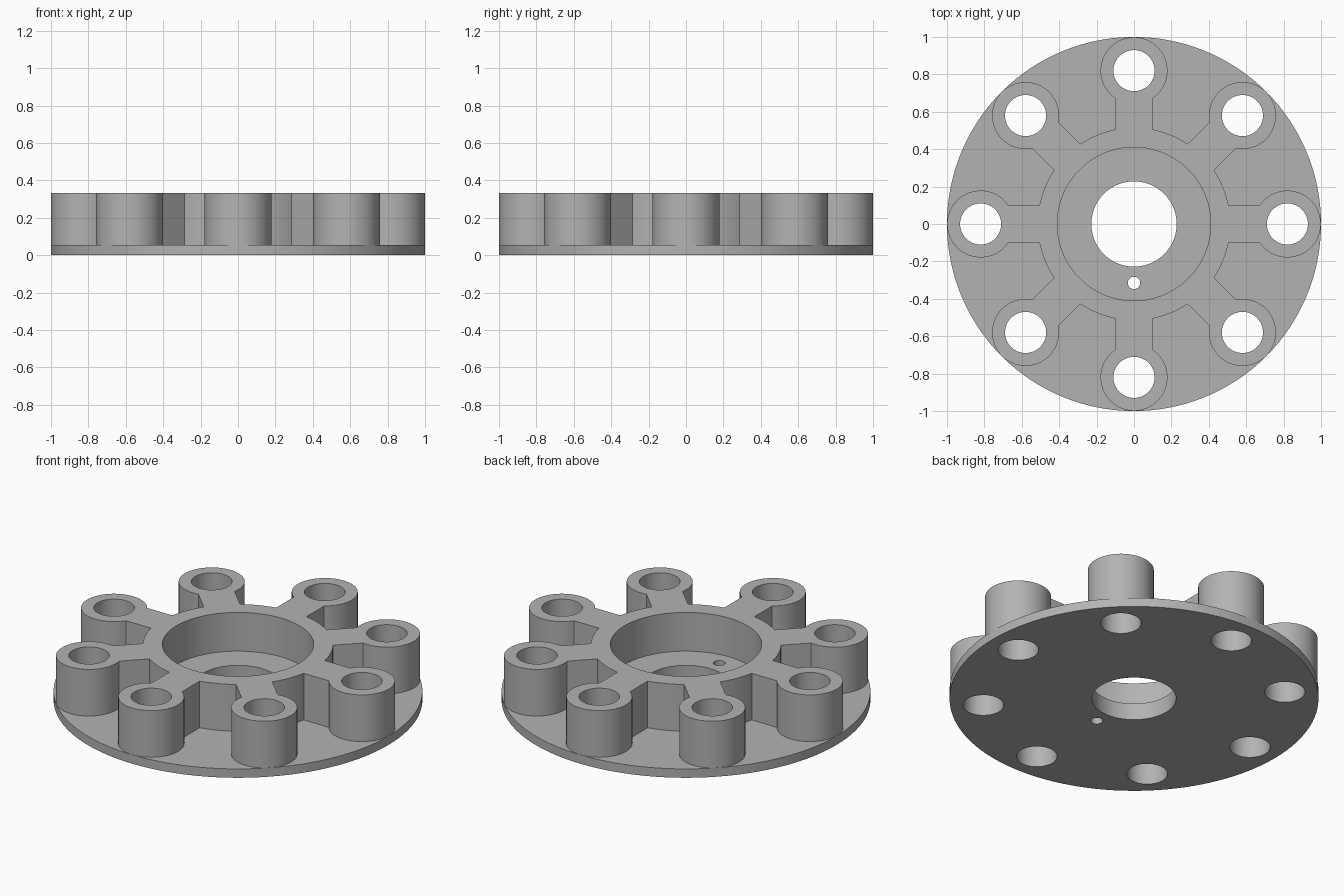
import bpy
import math
from mathutils import Matrix

if "Cube" in bpy.data.objects:
    bpy.data.objects.remove(bpy.data.objects["Cube"], do_unlink=True)

PLATE_TOP, FLOOR, TOP = 0.053, 0.10, 0.332
SINK = 0.02            # overlap of raised parts into the plate
BOLT_RADIUS = 0.82
ARMS = 8

grey = bpy.data.materials.new("grey metal")
grey.use_nodes = True
grey.diffuse_color = (0.45, 0.45, 0.45, 1)
grey.node_tree.nodes["Principled BSDF"].inputs["Base Color"].default_value = grey.diffuse_color


def cylinder(name, radius, z0, z1, x=0, y=0, sides=64):
    bpy.ops.mesh.primitive_cylinder_add(
        vertices=sides, radius=radius, depth=z1 - z0, location=(x, y, (z0 + z1) / 2))
    bpy.context.object.name = name
    return bpy.context.object


def combine(target, tool, operation):
    """Apply a boolean to the target and discard the tool."""
    mod = target.modifiers.new(operation, 'BOOLEAN')
    mod.operation, mod.object, mod.solver = operation, tool, 'EXACT'
    bpy.context.view_layer.objects.active = target
    bpy.ops.object.modifier_apply(modifier=mod.name)
    bpy.data.objects.remove(tool, do_unlink=True)


# Base plate and raised central hub
flange = cylinder("flange", 1, 0, PLATE_TOP, sides=128)
combine(flange, cylinder("hub", 0.515, SINK, TOP, sides=128), 'UNION')

# Radial ribs, each ending in a round boss
angles = [i * math.tau / ARMS for i in range(ARMS)]
inner = 0.46
for a in angles:
    bpy.ops.mesh.primitive_cube_add(size=1)
    rib = bpy.context.object
    rib.name = "rib"
    length = BOLT_RADIUS - inner
    rib.data.transform(
        Matrix.Rotation(a, 4, 'Z')
        @ Matrix.Translation((inner + length / 2, 0, (SINK + TOP) / 2))
        @ Matrix.Diagonal((length, 0.2, TOP - SINK, 1)))
    combine(flange, rib, 'UNION')
    x, y = BOLT_RADIUS * math.cos(a), BOLT_RADIUS * math.sin(a)
    combine(flange, cylinder("boss", 0.179, SINK, TOP, x, y), 'UNION')

# Bolt holes, hub recess, central bore and small locating hole
for a in angles:
    x, y = BOLT_RADIUS * math.cos(a), BOLT_RADIUS * math.sin(a)
    combine(flange, cylinder("bolt_hole", 0.11, -1, 1, x, y), 'DIFFERENCE')
combine(flange, cylinder("recess", 0.41, FLOOR, 1, sides=128), 'DIFFERENCE')
combine(flange, cylinder("bore", 0.228, -1, 1, sides=96), 'DIFFERENCE')
combine(flange, cylinder("locating_hole", 0.033, -1, 1, 0, -0.315, 32), 'DIFFERENCE')

# Single colour, smooth curved walls with sharp rims
flange.data.materials.clear()
flange.data.materials.append(grey)
for face in flange.data.polygons:
    face.material_index = 0
bpy.ops.object.select_all(action='DESELECT')
flange.select_set(True)
bpy.context.view_layer.objects.active = flange
bpy.ops.object.shade_smooth_by_angle(angle=math.radians(30))
